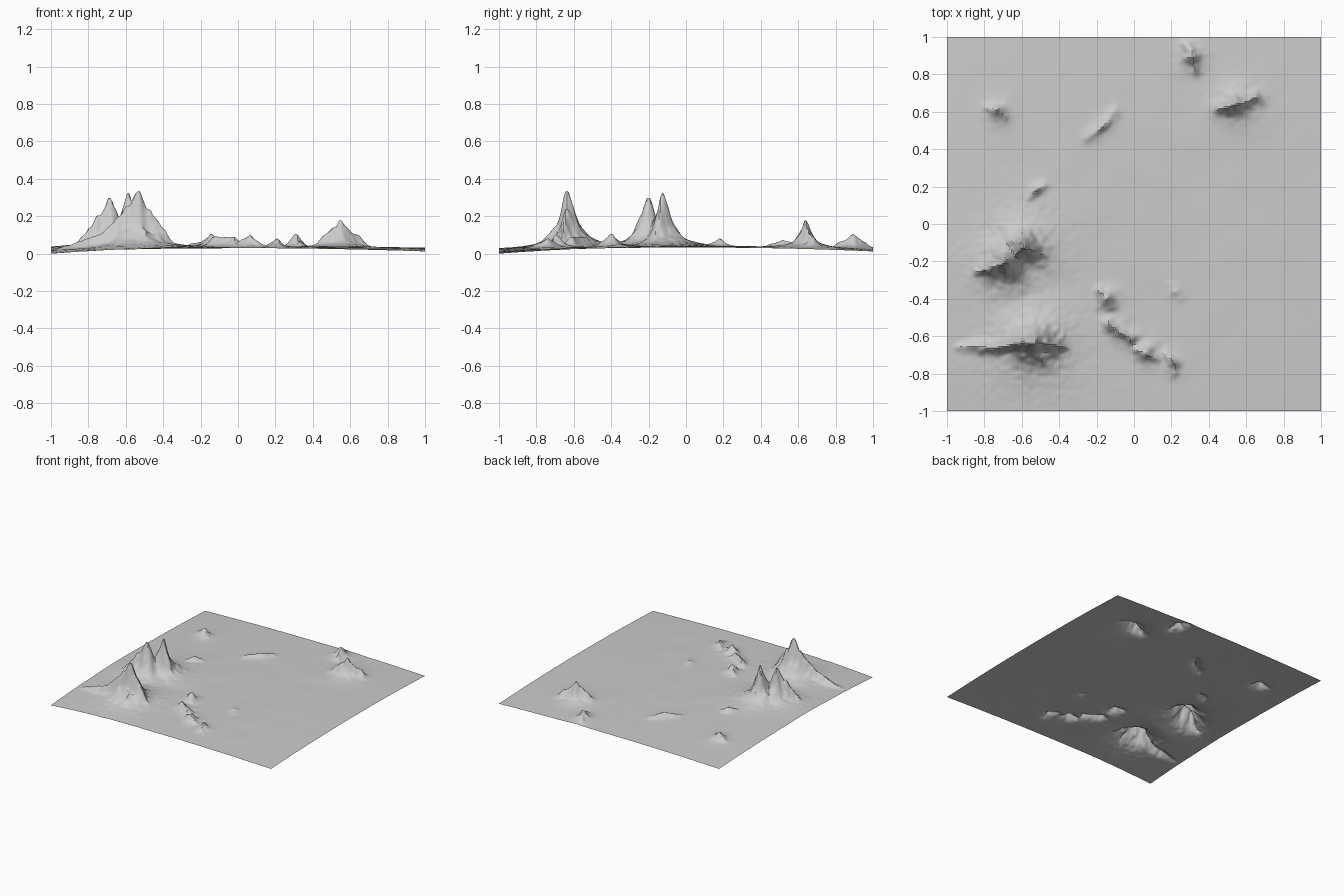
import bpy, bmesh
from mathutils import Vector, noise

if "Cube" in bpy.data.objects:
    bpy.data.objects.remove(bpy.data.objects["Cube"])

CELLS = 220
segments = []


def ridge(*points):
    """Add a ridge line through (x, y, height above the plain) points."""
    segments.extend(zip(points, points[1:]))


def hill(x, y, h, dx, dy):
    """Add a short ridge through a summit, dropping to half height at both ends."""
    ridge((x - dx, y - dy, h / 2), (x, y, h), (x + dx, y + dy, h / 2))


# Front-left massif with its western tail and southern spur
ridge((-.93, -.655, .02), (-.72, -.655, .085), (-.59, -.635, .21),
      (-.54, -.63, .28), (-.465, -.64, .19), (-.36, -.67, .04))
ridge((-.53, -.635, .24), (-.5, -.73, .07))

# Twin-peaked massif with a northern spur
ridge((-.83, -.25, .06), (-.755, -.235, .15), (-.68, -.2, .25),
      (-.635, -.17, .13), (-.59, -.125, .25), (-.48, -.17, .05))
ridge((-.59, -.125, .22), (-.61, -.02, .05))

# Scattered hills at the back
hill(.55, .64, .135, .09, .03)
hill(.31, .89, .07, -.02, .06)
hill(-.73, .60, .06, .04, -.02)
hill(-.17, .53, .035, .07, .07)
hill(-.52, .175, .042, .04, .03)

# Broken chain of foothills
hill(-.15, -.40, .065, .03, -.04)
ridge((-.13, -.54, .055), (-.02, -.62, .055))
hill(.06, -.69, .065, .05, -.02)
hill(.2, -.74, .045, .02, -.05)
hill(.22, -.365, .016, .02, -.03)


def ridge_height(x, y):
    """Blend of sharp bell profiles around every ridge segment."""
    total = 0.0
    for (ax, ay, ah), (bx, by, bh) in segments:
        dx, dy = bx - ax, by - ay
        t = ((x - ax) * dx + (y - ay) * dy) / (dx * dx + dy * dy)
        t = min(1.0, max(0.0, t))
        dist = ((x - ax - t * dx) ** 2 + (y - ay - t * dy) ** 2) ** .5
        h = ah + t * (bh - ah)
        total += (h / (1 + (dist / (.02 + .13 * h)) ** 1.9)) ** 8
    return total ** .125


def plain_height(x, y):
    """Very shallow dome that falls off to the corners."""
    dip = ((1 - x) * (1 - y) / 4) ** 4
    return .042 - .006 * x * x - .01 * y * y - .011 * x * x * y * y - .0145 * dip


def height(x, y):
    p = Vector((x, y, 0))
    # jagged ridge lines and gullies
    wx = .016 * noise.noise(p * 14) + .006 * noise.noise(p * 38)
    q = p + Vector((0, 0, 3.3))
    wy = .016 * noise.noise(q * 14) + .006 * noise.noise(q * 38)
    rough = 1 + .12 * noise.noise(q * 30)
    edge = (1 - x ** 4) * (1 - y ** 4)
    swell = .003 * edge * noise.noise(p * 5)
    return plain_height(x, y) + ridge_height(x + wx, y + wy) * rough + swell


# Terrain sheet
bm = bmesh.new()
bmesh.ops.create_grid(bm, x_segments=CELLS, y_segments=CELLS, size=1)
for v in bm.verts:
    v.co.z = height(v.co.x, v.co.y)
low = min(v.co.z for v in bm.verts)
bmesh.ops.translate(bm, verts=bm.verts, vec=(0, 0, -low))
mesh = bpy.data.meshes.new("mountain_terrain")
bm.to_mesh(mesh)
bm.free()
terrain = bpy.data.objects.new("mountain_terrain", mesh)
bpy.context.collection.objects.link(terrain)
bpy.context.view_layer.objects.active = terrain
terrain.select_set(True)
bpy.ops.object.shade_smooth_by_angle()
